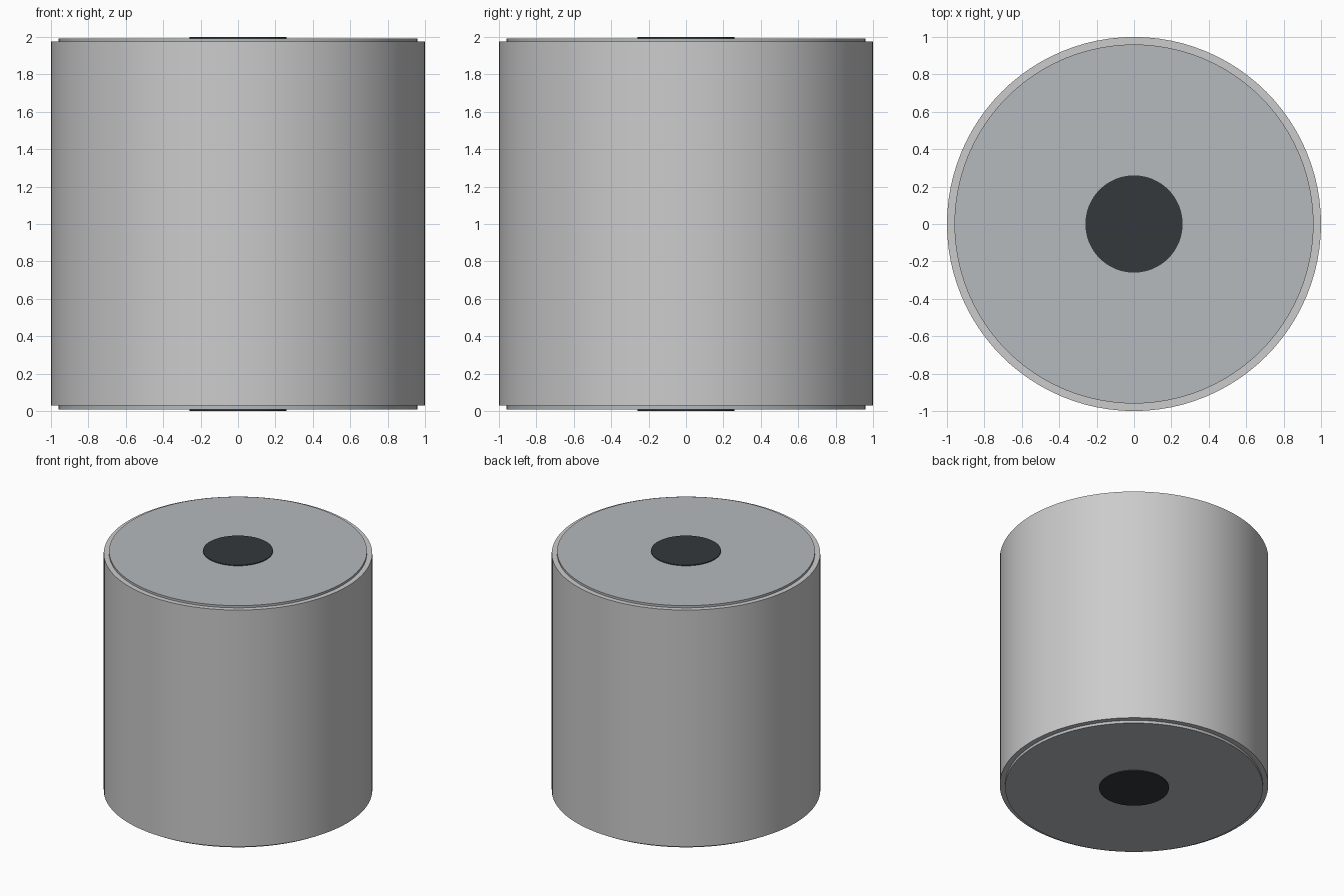
import bpy
from math import radians

if "Cube" in bpy.data.objects:
    bpy.data.objects.remove(bpy.data.objects["Cube"])

SIDES = 96
MID = 1.0  # mid-height of the drum


def material(name, rgb):
    mat = bpy.data.materials.new(name)
    mat.diffuse_color = (*rgb, 1)
    mat.use_nodes = True
    mat.node_tree.nodes["Principled BSDF"].inputs["Base Color"].default_value = mat.diffuse_color
    return mat


def drum(name, radius, z0, z1, mat=None, sides=SIDES):
    bpy.ops.mesh.primitive_cylinder_add(
        vertices=sides, radius=radius, depth=z1 - z0, location=(0, 0, (z0 + z1) / 2))
    ob = bpy.context.object
    ob.name = name
    if mat:
        ob.data.materials.append(mat)
    bpy.ops.object.shade_smooth_by_angle(angle=radians(30))
    return ob


cap_grey = material("cap_grey", (0.46, 0.49, 0.51))
dark = material("dark", (0.035, 0.04, 0.045))

# Main cylinder
body = drum("body", 1.0, 0.03, 1.975)

# End plates and centre discs, built on top and mirrored to the bottom
for name, radius, z0, z1, mat in (
        ("end_plate", 0.96, 1.93, 1.993, cap_grey),
        ("centre_disc", 0.26, 1.95, 2.0, dark)):
    drum("top_" + name, radius, z0, z1, mat)
    drum("bottom_" + name, radius, 2 * MID - z1, 2 * MID - z0, mat)
